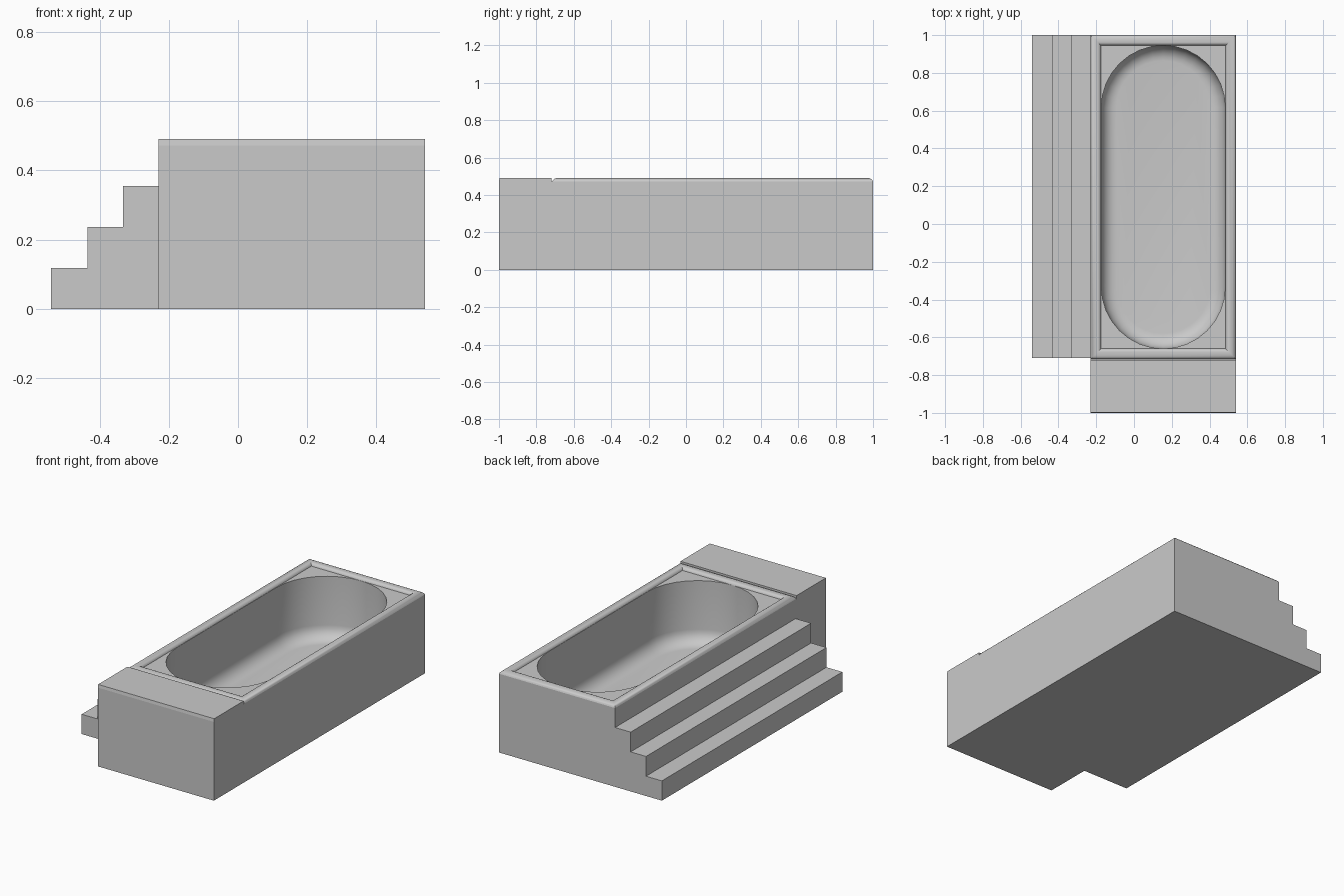
import bpy, bmesh
from math import sin, cos, pi, radians

cube = bpy.data.objects.get("Cube")
if cube:
    bpy.data.objects.remove(cube, do_unlink=True)

grey = bpy.data.materials.new("plain_grey")
grey.use_nodes = True
grey.diffuse_color = (0.59, 0.59, 0.59, 1)
grey.node_tree.nodes["Principled BSDF"].inputs["Base Color"].default_value = (0.59, 0.59, 0.59, 1)

LEFT, RIGHT = -0.23, 0.54       # tub sides
FRONT, BACK = -0.715, 1.0       # tub ends
DECK, TOP = 0.472, 0.49         # deck and rim heights
RIM = 0.055                     # rim width


def loft(name, rings, closed=False):
    """Skin a list of equal-length rings; cap both ends unless closed."""
    bm = bmesh.new()
    loops = [[bm.verts.new(p) for p in ring] for ring in rings]
    pairs = list(zip(loops, loops[1:]))
    if closed:
        pairs.append((loops[-1], loops[0]))
    else:
        bm.faces.new(loops[0])
        bm.faces.new(loops[-1])
    n = len(loops[0])
    for a, b in pairs:
        for i in range(n):
            j = (i + 1) % n
            bm.faces.new((a[i], a[j], b[j], b[i]))
    bmesh.ops.recalc_face_normals(bm, faces=bm.faces)
    mesh = bpy.data.meshes.new(name)
    bm.to_mesh(mesh)
    bm.free()
    mesh.materials.append(grey)
    ob = bpy.data.objects.new(name, mesh)
    bpy.context.collection.objects.link(ob)
    return ob


def rectangle(inset, z):
    x0, x1, y0, y1 = LEFT + inset, RIGHT - inset, FRONT + inset, BACK - inset
    return [(x0, y0, z), (x1, y0, z), (x1, y1, z), (x0, y1, z)]


def stadium(inset, z, steps=16):
    cx = (LEFT + RIGHT) / 2
    full = (RIGHT - LEFT) / 2 - RIM - 0.002
    r = full - inset
    ring = []
    for cy, start in ((BACK - RIM - full, 0), (FRONT + RIM + full, pi)):
        for i in range(steps + 1):
            a = start + pi * i / steps
            ring.append((cx + r * cos(a), cy + r * sin(a), z))
    return ring


def smooth(ob):
    bpy.ops.object.select_all(action="DESELECT")
    ob.select_set(True)
    bpy.context.view_layer.objects.active = ob
    bpy.ops.object.shade_smooth_by_angle(angle=radians(32))


# Tub body with a round-ended basin, filleted at the floor
tub = loft("tub_body", [rectangle(0, 0), rectangle(0, DECK)])
floor, fillet = 0.10, 0.08
rings = []
for i in range(7):
    a = pi / 2 * i / 6
    rings.append(stadium(fillet * (1 - sin(a)), floor + fillet * (1 - cos(a))))
rings.append(stadium(0, DECK + 0.1))
cutter = loft("basin_cutter", rings)
cutter.hide_render = True
cut = tub.modifiers.new("basin", "BOOLEAN")
cut.operation = "DIFFERENCE"
cut.solver = "EXACT"
cut.object = cutter
bpy.context.view_layer.objects.active = tub
bpy.ops.object.modifier_apply(modifier="basin")
bpy.data.objects.remove(cutter, do_unlink=True)
smooth(tub)

# Mitred rim with rounded edges
profile = [(0, DECK), (0.003, 0.479), (0.01, 0.486), (0.02, TOP),
           (0.038, TOP), (0.047, 0.486), (0.053, 0.479), (RIM, DECK)]
rim = loft("rim", [rectangle(d, z) for d, z in profile], closed=True)
smooth(rim)

# Front ledge with a fine bevel along its front edge
ledge = [(-1, 0), (FRONT - 0.004, 0), (FRONT - 0.004, TOP), (-0.997, TOP), (-1, DECK)]
loft("front_ledge", [[(x, y, z) for y, z in ledge] for x in (LEFT, RIGHT)])

# Ledge back joint, filling the groove up to deck height
joint = [(FRONT - 0.004, 0), (FRONT, 0), (FRONT, DECK), (FRONT - 0.004, DECK)]
loft("ledge_joint", [[(x, y, z) for y, z in joint] for x in (LEFT, RIGHT)])

# Three side steps
rise, outline = 0.1185, [(LEFT, 0), (-0.54, 0)]
for i, x in enumerate((-0.54, -0.435, -0.333)):
    outline += [(x, rise * (i + 1)), ((-0.435, -0.333, LEFT)[i], rise * (i + 1))]
loft("side_steps", [[(x, y, z) for x, z in outline] for y in (-0.71, BACK)])
